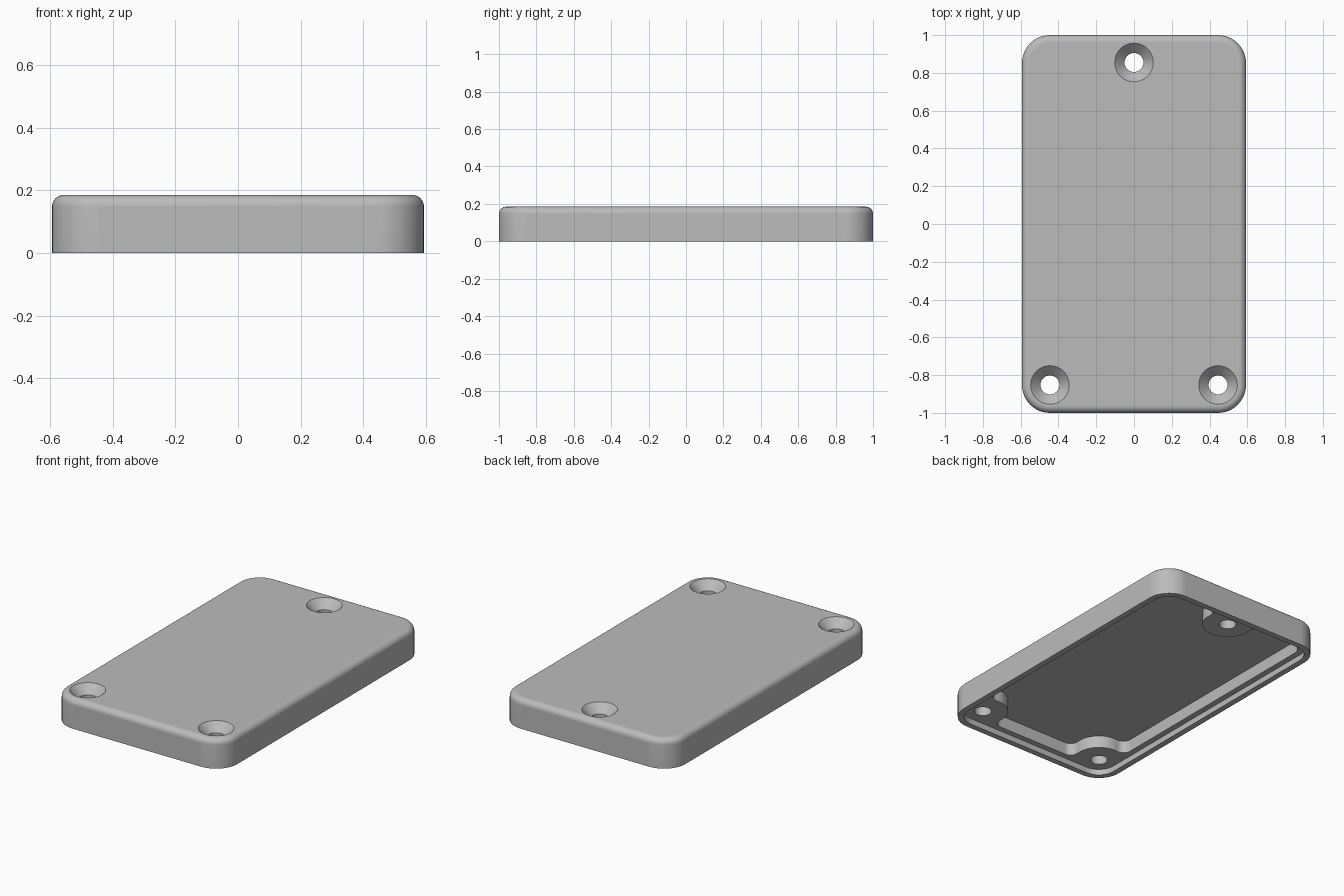
import bpy, bmesh, math

if "Cube" in bpy.data.objects:
    bpy.data.objects.remove(bpy.data.objects["Cube"])

HX, HY, H = 0.593, 1.0, 0.185      # half sizes and height
CORNER, FILLET = 0.148, 0.037      # outer corner and top edge radii
RIM, LEDGE, FLOOR = 0.037, 0.037, 0.115
BOSS, F = 0.148, 0.05              # boss radius, fillet where it meets the wall
CX, CY = HX - 2 * RIM, HY - 2 * RIM
HOLES = [(-0.445, -0.852), (0.445, -0.852), (0, 0.855)]


def arc(cx, cy, r, a0, a1, n=12):
    return [(cx + r * math.cos(a0 + (a1 - a0) * i / n),
             cy + r * math.sin(a0 + (a1 - a0) * i / n)) for i in range(n + 1)]


def rounded_rect(hx, hy, r):
    q = math.pi / 2
    pts = []
    for i, (sx, sy) in enumerate([(1, 1), (-1, 1), (-1, -1), (1, -1)]):
        pts += arc(sx * (hx - r), sy * (hy - r), r, i * q, (i + 1) * q)
    return pts


def loft(name, sections):
    """Skin a closed solid through (outline, z) sections."""
    bm = bmesh.new()
    rings = [[bm.verts.new((x, y, z)) for x, y in pts] for pts, z in sections]
    n = len(rings[0])
    for a, b in zip(rings, rings[1:]):
        for i in range(n):
            j = (i + 1) % n
            bm.faces.new((a[i], a[j], b[j], b[i]))
    bm.faces.new(rings[0][::-1])
    bm.faces.new(rings[-1])
    bmesh.ops.recalc_face_normals(bm, faces=bm.faces)
    me = bpy.data.meshes.new(name)
    bm.to_mesh(me)
    bm.free()
    ob = bpy.data.objects.new(name, me)
    bpy.context.collection.objects.link(ob)
    return ob


def cavity_outline():
    """Right half of the pocket around the bosses, then mirrored."""
    hx, hy = HOLES[1]
    ty = HOLES[2][1]
    pi = math.pi

    def reach(gap):            # fillet centre distance along the wall
        return math.sqrt((BOSS + F) ** 2 - gap ** 2)

    ay, bx, dy = -CY + F, CX - F, CY - F
    ax, by, dx = hx - reach(ay - hy), hy + reach(bx - hx), reach(dy - ty)
    pts = arc(ax, ay, F, -pi / 2, math.atan2(hy - ay, hx - ax), 8)
    a0 = math.atan2(ay - hy, ax - hx) % (2 * pi)
    pts += arc(hx, hy, BOSS, a0, math.atan2(by - hy, bx - hx), 16)[1:]
    pts += arc(bx, by, F, math.atan2(hy - by, hx - bx), 0, 8)[1:]
    pts += arc(CX - 0.074, CY - 0.074, 0.074, 0, pi / 2)
    pts += arc(dx, dy, F, pi / 2, math.atan2(ty - dy, -dx) % (2 * pi), 8)
    pts += arc(0, ty, BOSS, math.atan2(dy - ty, dx), -pi / 2, 16)[1:]
    return pts + [(-x, y) for x, y in reversed(pts[:-1])]


# Cover shell with rounded top edge
sections = [(rounded_rect(HX, HY, CORNER), 0)]
for i in range(9):
    a = math.pi / 2 * i / 8
    d = FILLET * (1 - math.cos(a))
    sections.append((rounded_rect(HX - d, HY - d, CORNER - d),
                     H - FILLET + FILLET * math.sin(a)))
cover = loft("cover", sections)

# Cutters: rim recess, inner pocket, countersunk screw holes
recess = rounded_rect(HX - RIM, HY - RIM, CORNER - RIM)
pocket = cavity_outline()
cutters = [loft("recess_cutter", [(recess, -0.1), (recess, LEDGE)]),
           loft("pocket_cutter", [(pocket, -0.1), (pocket, FLOOR)])]
for x, y in HOLES:
    profile = [(0.05, -0.1), (0.05, H - 0.052), (0.102, H), (0.122, H + 0.02)]
    cutters.append(loft("screw_hole_cutter", [
        (arc(x, y, r, 0, 2 * math.pi, 48)[:-1], z) for r, z in profile]))

bpy.context.view_layer.objects.active = cover
cover.select_set(True)
for c in cutters:
    m = cover.modifiers.new("cut", 'BOOLEAN')
    m.operation, m.solver, m.object = 'DIFFERENCE', 'EXACT', c
    bpy.ops.object.modifier_apply(modifier=m.name)
    bpy.data.objects.remove(c)

# Smooth curves, flat large planes
bpy.ops.object.shade_smooth_by_angle(angle=math.radians(30))
for p in cover.data.polygons:
    if p.area > 0.02 and max(abs(v) for v in p.normal) > 0.9999:
        p.use_smooth = False

grey = bpy.data.materials.new("plain_grey")
grey.diffuse_color = (0.5, 0.5, 0.5, 1)
grey.use_nodes = True
grey.node_tree.nodes["Principled BSDF"].inputs["Base Color"].default_value = grey.diffuse_color
cover.data.materials.clear()
cover.data.materials.append(grey)
